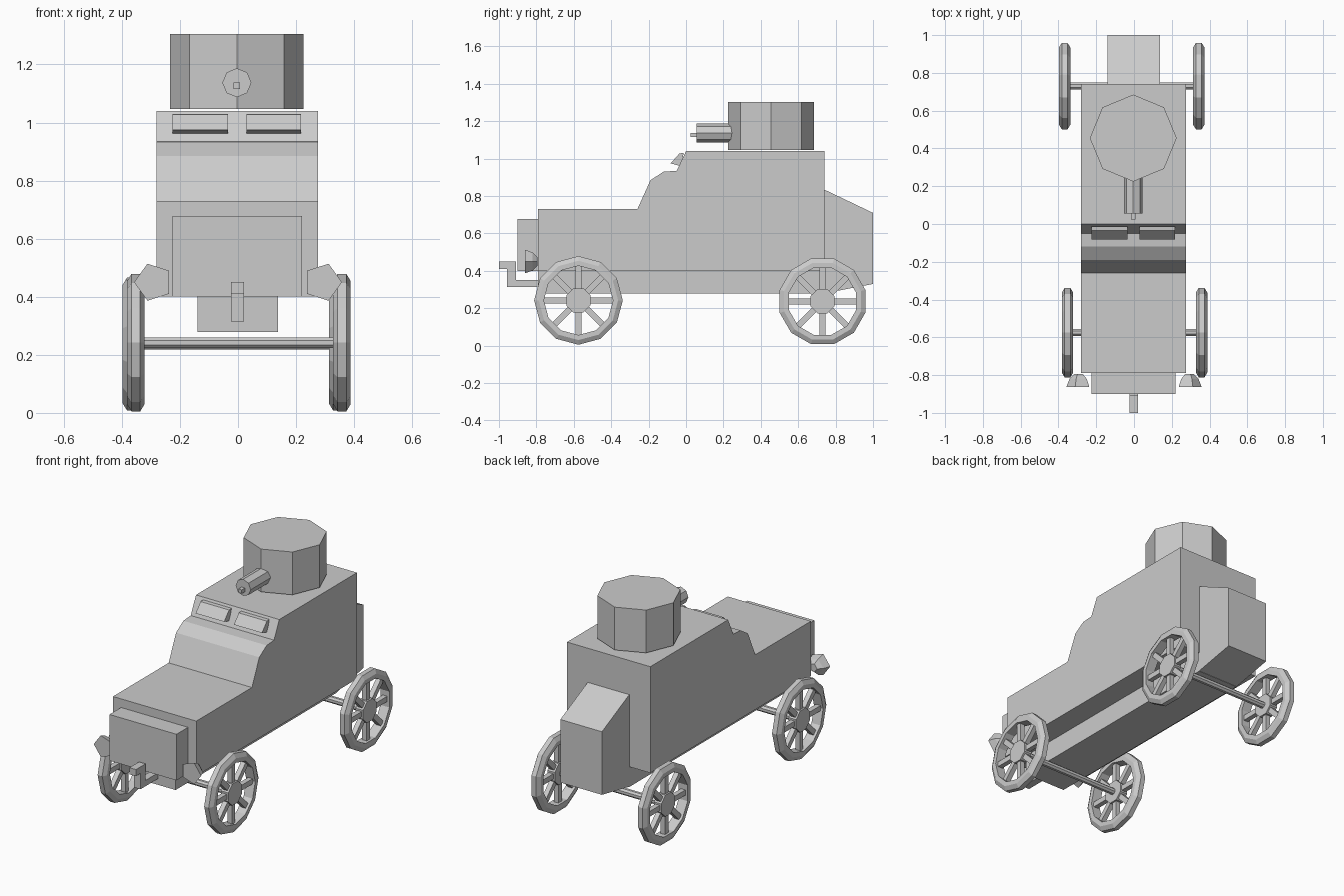
import bpy, bmesh, math
from mathutils import Matrix, Vector

if "Cube" in bpy.data.objects:
    bpy.data.objects.remove(bpy.data.objects["Cube"])

grey = bpy.data.materials.new("armour_grey")
grey.diffuse_color = (0.6, 0.6, 0.6, 1)
grey.use_nodes = True
grey.node_tree.nodes["Principled BSDF"].inputs["Base Color"].default_value = grey.diffuse_color


def finish(name, bm):
    bmesh.ops.recalc_face_normals(bm, faces=bm.faces)
    me = bpy.data.meshes.new(name)
    bm.to_mesh(me)
    bm.free()
    me.materials.append(grey)
    ob = bpy.data.objects.new(name, me)
    bpy.context.collection.objects.link(ob)
    return ob


def extrude(name, pts, x0, x1):
    """Side profile of (y, z) points extruded along x."""
    bm = bmesh.new()
    a = [bm.verts.new((x0, y, z)) for y, z in pts]
    b = [bm.verts.new((x1, y, z)) for y, z in pts]
    bm.faces.new(a)
    bm.faces.new(b[::-1])
    for i in range(len(pts)):
        j = (i + 1) % len(pts)
        bm.faces.new((a[i], b[i], b[j], a[j]))
    return finish(name, bm)


def loft(bm, rings, n, axis, centre, phase=0.0, closed=False):
    """Stack n-sided rings of (offset, radius) along an axis; closed joins last to first."""
    u, v, w = {'X': ((0, 1, 0), (0, 0, 1), (1, 0, 0)),
               'Y': ((1, 0, 0), (0, 0, 1), (0, 1, 0)),
               'Z': ((1, 0, 0), (0, 1, 0), (0, 0, 1))}[axis]
    u, v, w, c = Vector(u), Vector(v), Vector(w), Vector(centre)
    loops = []
    for off, r in rings:
        loops.append([bm.verts.new(c + w * off + (u * math.cos(phase + 2 * math.pi * i / n)
                      + v * math.sin(phase + 2 * math.pi * i / n)) * r) for i in range(n)])
    pairs = list(zip(loops, loops[1:]))
    if closed:
        pairs.append((loops[-1], loops[0]))
    else:
        bm.faces.new(loops[0][::-1])
        bm.faces.new(loops[-1])
    for a, b in pairs:
        for i in range(n):
            j = (i + 1) % n
            bm.faces.new((a[i], a[j], b[j], b[i]))


def prism(name, rings, n, axis, centre, phase=0.0):
    bm = bmesh.new()
    loft(bm, rings, n, axis, centre, phase)
    return finish(name, bm)


def wheel(name, x, y, z, phase):
    bm = bmesh.new()
    c = (x, y, z)
    # rim with bevelled tread
    loft(bm, [(-0.03, 0.185), (-0.03, 0.212), (-0.015, 0.237),
              (0.015, 0.237), (0.03, 0.212), (0.03, 0.185)], 12, 'X', c, phase, True)
    # hub
    loft(bm, [(-0.025, 0.07), (0.025, 0.07)], 8, 'X', c, math.pi / 8)
    # spokes
    for k in range(8):
        m = (Matrix.Translation(c) @ Matrix.Rotation(k * math.pi / 4, 4, 'X')
             @ Matrix.Translation((0, 0.125, 0)) @ Matrix.Diagonal((0.03, 0.14, 0.032, 1)))
        bmesh.ops.create_cube(bm, size=1, matrix=m)
    return finish(name, bm)


# hull, bonnet and cab
extrude("hull", [(-0.79, 0.40), (-0.79, 0.73), (-0.26, 0.73), (-0.19, 0.885), (-0.12, 0.93),
                 (-0.05, 0.935), (0.0, 1.04), (0.74, 1.04), (0.74, 0.40)], -0.28, 0.275)
extrude("chassis", [(-0.79, 0.278), (-0.79, 0.41), (0.74, 0.41), (0.74, 0.278)], -0.14, 0.137)
extrude("radiator", [(-0.90, 0.40), (-0.90, 0.678), (-0.78, 0.678), (-0.78, 0.40)], -0.226, 0.22)
extrude("rear_locker", [(0.73, 0.278), (0.73, 0.839), (1.0, 0.71), (1.0, 0.33)], -0.14, 0.137)

# starting crank bracket
extrude("front_crank", [(-1.0, 0.41), (-1.0, 0.45), (-0.908, 0.45), (-0.908, 0.35), (-0.78, 0.35),
                        (-0.78, 0.315), (-0.957, 0.315), (-0.957, 0.41)], -0.024, 0.02)

# open visor flaps
for side, x0, x1 in (("left", -0.225, -0.035), ("right", 0.03, 0.217)):
    extrude("visor_" + side, [(-0.082, 0.975), (-0.035, 1.028), (-0.012, 1.03), (-0.03, 0.96)], x0, x1)

# turret and gun
prism("turret", [(1.046, 0.23), (1.304, 0.23)], 8, 'Z', (-0.004, 0.455, 0))
prism("gun_jacket", [(0.055, 0.05), (0.27, 0.05)], 8, 'Y', (-0.004, 0, 1.137))
prism("gun_muzzle", [(0.025, 0.016), (0.07, 0.016)], 4, 'Y', (-0.004, 0, 1.126), math.pi / 4)

# headlamps
for side, s in (("left", -1), ("right", 1)):
    prism("headlamp_" + side, [(-0.862, 0.067), (-0.82, 0.05), (-0.795, 0.026)], 5, 'Y',
          (s * 0.291, 0, 0.45), 0 if s > 0 else math.pi)

# axles and wheels
for end, y, z, shift in (("front", -0.575, 0.242, 0.003), ("rear", 0.73, 0.237, -0.012)):
    prism(end + "_axle", [(-0.335 + shift, 0.02), (0.335 + shift, 0.02)], 8, 'X', (0, y, z), math.pi / 8)
    for side, s in (("left", -1), ("right", 1)):
        wheel(f"{end}_wheel_{side}", s * 0.355 + shift, y, z, math.pi / 12 if end == "rear" else 0)
